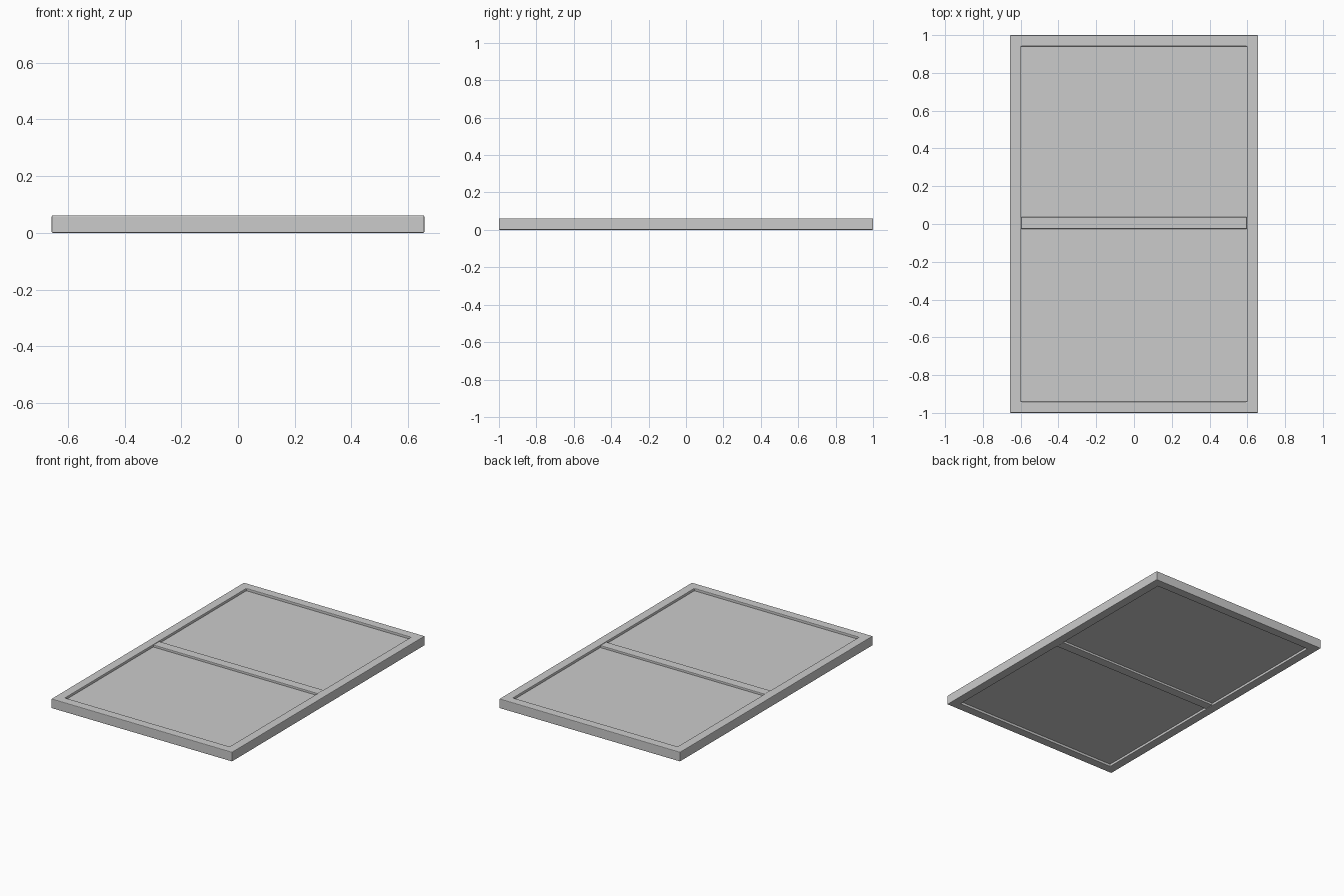
import bpy, bmesh

if "Cube" in bpy.data.objects:
    bpy.data.objects.remove(bpy.data.objects["Cube"])

HX, HY, H, W = 0.657, 1.0, 0.062, 0.059   # half sizes, thickness, rail width

def finish(name, bm, bevel=0.0):
    bmesh.ops.recalc_face_normals(bm, faces=bm.faces)
    me = bpy.data.meshes.new(name)
    bm.to_mesh(me)
    bm.free()
    ob = bpy.data.objects.new(name, me)
    bpy.context.collection.objects.link(ob)
    if bevel:
        m = ob.modifiers.new("soft_edges", 'BEVEL')
        m.width, m.segments, m.limit_method = bevel, 2, 'ANGLE'
    return ob

def box(name, x0, x1, y0, y1, z0, z1, bevel=0.0):
    bm = bmesh.new()
    bmesh.ops.create_cube(bm, size=1)
    for v in bm.verts:
        v.co = ((x0 + x1) / 2 + v.co.x * (x1 - x0),
                (y0 + y1) / 2 + v.co.y * (y1 - y0),
                (z0 + z1) / 2 + v.co.z * (z1 - z0))
    return finish(name, bm, bevel)

# Outer frame: rectangular cross-section swept around four mitred corners
bm = bmesh.new()
profile = [(0, 0), (0, H), (W, H), (W, 0)]
rings = [[bm.verts.new((sx * (HX - d), sy * (HY - d), z)) for d, z in profile]
         for sx, sy in ((-1, -1), (1, -1), (1, 1), (-1, 1))]
for i in range(4):
    a, b = rings[i], rings[(i + 1) % 4]
    for j in range(4):
        k = (j + 1) % 4
        bm.faces.new((a[j], b[j], b[k], a[k]))
finish("outer_frame", bm, 0.004)

# Middle rail, a touch thinner than the frame
BAR0, BAR1 = -0.026, 0.036
box("middle_rail", -HX + W, HX - W, BAR0, BAR1, 0.002, H - 0.002, 0.004)

# Recessed panels, tucked into the frame and rail
IX, IY = HX - W + 0.005, HY - W + 0.005
for name, y0, y1 in (("front_panel", -IY, BAR0 + 0.005), ("back_panel", BAR1 - 0.005, IY)):
    box(name, -IX, IX, y0, y1, 0.016, 0.046)
